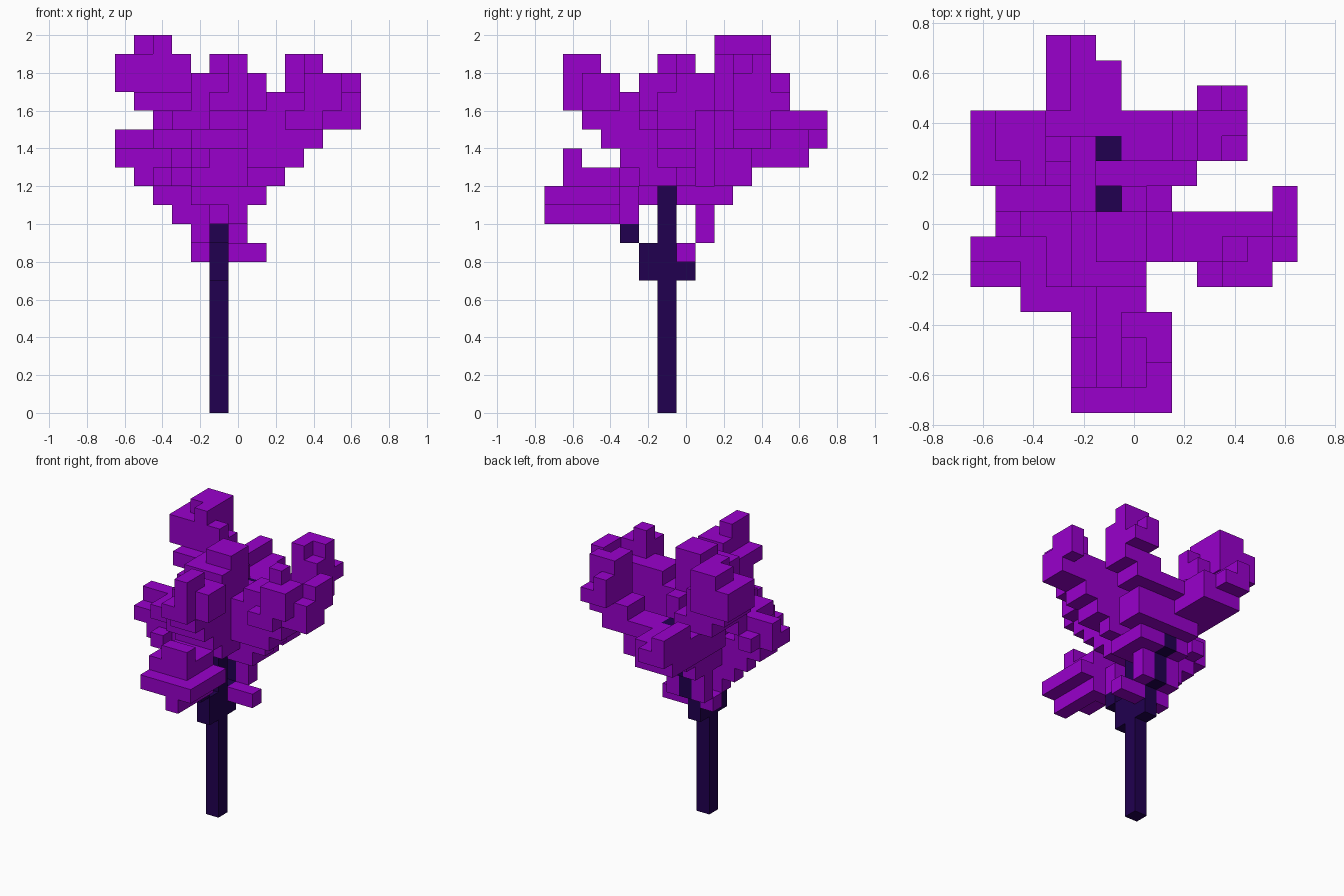
import bpy
import bmesh
import math
from mathutils import Vector

if "Cube" in bpy.data.objects:
    bpy.data.objects.remove(bpy.data.objects["Cube"])

CELL = 0.1
parts, filled = [], set()


def material(name, rgb):
    m = bpy.data.materials.new(name)
    m.use_nodes = True
    m.diffuse_color = (*rgb, 1)
    m.node_tree.nodes["Principled BSDF"].inputs["Base Color"].default_value = (*rgb, 1)
    return m


purple = material("purple leaves", (0.319, 0.0, 0.604))
bark = material("dark bark", (0.015, 0.0, 0.08))


def grow(name, mat, *path, tips=()):
    """Blend rectangles (height, x first, x last, y first, y last) layer by layer; tips are single cells."""
    cells = set(tips)
    for low, high in zip(path, path[1:]):
        for z in range(low[0], high[0] + 1):
            t = (z - low[0]) / (high[0] - low[0])
            x0, x1, y0, y1 = (math.floor(a + (b - a) * t + 0.5)
                              for a, b in zip(low[1:], high[1:]))
            cells |= {(x, y, z) for x in range(x0, x1 + 1) for y in range(y0, y1 + 1)}
    # Keep the space above the back branch open
    if mat == purple:
        cells = {c for c in cells
                 if c[0] != -1 or c[1] not in (1, 3) or c[2] < 9 + 2 * c[1]}
    cells -= filled
    filled.update(cells)
    parts.append((name, mat, cells))


def build(name, mat, cells):
    """Make the outer skin of a set of cells, merging flat areas."""
    bm = bmesh.new()
    for c in sorted(cells):
        centre = Vector((c[0], c[1], c[2] + 0.5))
        for axis in range(3):
            for sign in (-1, 1):
                n = list(c)
                n[axis] += sign
                if tuple(n) in filled:
                    continue
                normal, u = Vector((0, 0, 0)), Vector((0, 0, 0))
                normal[axis], u[(axis + 1) % 3] = sign, 1
                v = normal.cross(u)
                bm.faces.new([bm.verts.new((centre + (normal + u * p + v * q) / 2) * CELL)
                              for p, q in ((-1, -1), (1, -1), (1, 1), (-1, 1))])
    bmesh.ops.remove_doubles(bm, verts=bm.verts, dist=0.001)
    bmesh.ops.dissolve_limit(bm, angle_limit=0.01, verts=bm.verts, edges=bm.edges)
    mesh = bpy.data.meshes.new(name)
    bm.to_mesh(mesh)
    bm.free()
    mesh.materials.append(mat)
    bpy.context.collection.objects.link(bpy.data.objects.new(name, mesh))


# Trunk and its two bare branches
grow("trunk", bark, (0, -1, -1, -1, -1), (11, -1, -1, -1, -1))
grow("front_branch", bark, (8, -1, -1, -2, -2), (9, -1, -1, -3, -3), tips=[(-1, -2, 7)])
grow("back_branch", bark, (7, -1, -1, 0, 0), (14, -1, -1, 3, 3))

# Middle of the crown
grow("crown_centre", purple, (12, -2, 0, -2, 2), (15, -3, 0, -2, 1), (16, -2, 0, -2, 0),
     (17, -2, 0, -2, 0), (18, -1, 0, -1, 0), tips=[(-2, -2, 11)])

# Front clumps, one low and one high
grow("low_front_clump", purple, (10, 0, 0, -7, -5), (11, -2, 1, -7, -4),
     (12, -2, 0, -6, -4), (13, -1, 0, -6, -6),
     tips=[(-1, -3, 11), (-1, -3, 10), (-1, -4, 10), (0, -4, 10)])
grow("high_front_clump", purple, (13, -2, 0, -3, -2), (16, -1, 0, -6, -3),
     (17, 0, 1, -5, -4), (18, 0, 0, -6, -5), tips=[(0, -6, 17), (1, -5, 16), (1, -4, 16)])

# Side clumps
grow("left_clump", purple, (11, 0, 1, 0, 0), (14, 1, 4, -1, 0), (15, 1, 5, -1, 0),
     (16, 2, 6, -1, 0), (17, 4, 5, -2, -1), (18, 4, 4, -1, -1),
     tips=[(6, -1, 15), (6, 0, 15), (6, 1, 16), (6, 0, 17), (6, 1, 17),
           (3, -2, 15), (4, -2, 15), (4, -2, 16), (5, -2, 16)])
grow("right_clump", purple, (9, -2, -2, -1, -1), (13, -6, -4, -2, -1), (14, -4, -3, -3, 0),
     (15, -4, -4, 0, 0), tips=[(-6, -1, 14), (-5, -1, 14), (-5, 0, 13), (-4, -3, 12)])

# Back clumps
grow("back_left_clump", purple, (11, -1, 1, 1, 2), (14, 0, 3, 3, 4), (15, 2, 4, 3, 4),
     (16, 3, 4, 3, 5), (17, 3, 4, 3, 4), (18, 3, 4, 4, 4), tips=[(3, 3, 18), (3, 5, 17)])
grow("back_clump", purple, (11, -2, 0, 2, 2), (12, -2, -1, 2, 3), (13, -3, -1, 3, 6),
     (14, -3, -1, 4, 6), (15, -3, -3, 5, 7), tips=[(-2, 7, 14), (-3, 7, 14)])
grow("back_right_clump", purple, (11, -2, -1, 0, 1), (15, -4, -2, 1, 3), (16, -5, -3, 1, 3),
     (17, -6, -3, 2, 3), (18, -6, -4, 2, 4), (19, -5, -4, 3, 4),
     tips=[(-4, 2, 19), (-3, 2, 18), (-6, 4, 17), (-5, 4, 17), (-4, 4, 17)])

# Small leaves low on the back branch
grow("low_back_leaves", purple, (8, 0, 1, 0, 0), (9, 0, 0, 1, 1), (10, -2, 0, 1, 1),
     tips=[(-2, 0, 8), (-2, 1, 9)])

for part in parts:
    build(*part)
